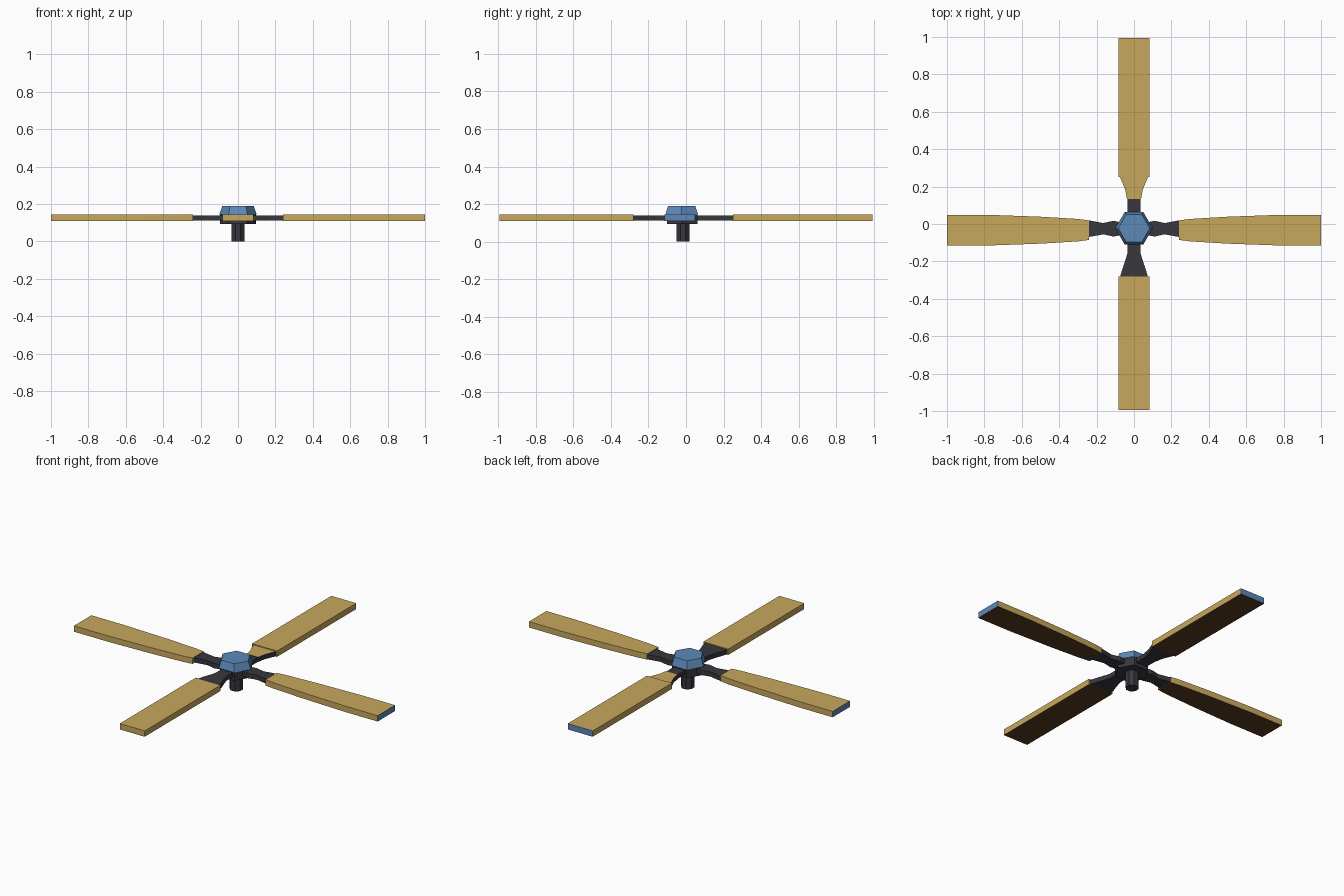
import bpy, bmesh, math
from mathutils import Vector

if "Cube" in bpy.data.objects:
    bpy.data.objects.remove(bpy.data.objects["Cube"])


def material(name, rgb):
    m = bpy.data.materials.new(name)
    m.diffuse_color = (*rgb, 1)
    m.use_nodes = True
    m.node_tree.nodes["Principled BSDF"].inputs["Base Color"].default_value = m.diffuse_color
    return m


TAN = material("tan wood", (0.58, 0.39, 0.11))
BROWN = material("brown underside", (0.10, 0.045, 0.015))
BLUE = material("blue metal", (0.11, 0.25, 0.48))
DARK = material("charcoal metal", (0.038, 0.038, 0.048))


def prism(name, outline, z0, z1, mats, rule=None, top_scale=1.0, pivot=(0, 0)):
    """Extrude a plan outline; rule maps a face normal to a material index."""
    bm = bmesh.new()
    low = [bm.verts.new((x, y, z0)) for x, y in outline]
    high = [bm.verts.new((pivot[0] + (x - pivot[0]) * top_scale,
                          pivot[1] + (y - pivot[1]) * top_scale, z1)) for x, y in outline]
    bm.faces.new(low[::-1])
    bm.faces.new(high)
    n = len(outline)
    for i in range(n):
        j = (i + 1) % n
        bm.faces.new((low[i], low[j], high[j], high[i]))
    bmesh.ops.recalc_face_normals(bm, faces=bm.faces)
    bm.normal_update()
    if rule:
        for f in bm.faces:
            f.material_index = rule(f.normal)
    me = bpy.data.meshes.new(name)
    bm.to_mesh(me)
    bm.free()
    for m in mats:
        me.materials.append(m)
    ob = bpy.data.objects.new(name, me)
    bpy.context.collection.objects.link(ob)
    return ob


def ring(n, r, cy, turn=0):
    return [(r * math.cos(2 * math.pi * i / n + turn),
             cy + r * math.sin(2 * math.pi * i / n + turn)) for i in range(n)]


def strip(stations, direction, cross=0.0):
    """Symmetric outline from (distance, half width) stations along a direction."""
    d = Vector(direction)
    s = Vector((-d.y, d.x))
    off = Vector((0, cross))
    pts = [d * t + s * -w + off for t, w in stations]
    pts += [d * t + s * w + off for t, w in reversed(stations)]
    return [(p.x, p.y) for p in pts]


def blade_rule(tip, blue_tip):
    def rule(n):
        if n.z < -0.5:
            return 1
        if blue_tip and n.xy.dot(Vector(tip)) > 0.9:
            return 2
        return 0
    return rule


CY = -0.02      # hub centre in y
SY = -0.033     # centre line of the side blades

# Shaft, hub plate and hexagonal cap
prism("shaft", ring(8, 0.037, -0.016, math.pi / 8), 0, 0.10, [DARK])
prism("hub_plate", ring(6, 0.095, CY), 0.093, 0.145, [DARK])
prism("hub_cap", ring(6, 0.10, CY - 0.003), 0.145, 0.19, [BLUE], top_scale=0.84, pivot=(0, CY - 0.003))

# Side blades and their waisted arms
for side, d in (("right", (1, 0)), ("left", (-1, 0))):
    prism(side + "_blade",
          strip([(0.24, 0.052), (0.30, 0.060), (0.50, 0.072), (0.78, 0.082), (1.0, 0.082)], d, SY),
          0.11, 0.145, [TAN, BROWN, BLUE], blade_rule(d, True))
    prism(side + "_arm",
          strip([(0.05, 0.03), (0.11, 0.042), (0.165, 0.030), (0.20, 0.037), (0.245, 0.045)], d, SY + 0.008),
          0.112, 0.14, [DARK])

# Front and back blades
for side, d, start, blue in (("front", (0, -1), 0.28, False), ("back", (0, 1), 0.25, True)):
    prism(side + "_blade", strip([(start, 0.082), (0.995, 0.082)], d),
          0.11, 0.145, [TAN, BROWN, BLUE], blade_rule(d, blue))

# Flared front arm, straight back arm with tan-topped flare
prism("front_arm", strip([(0.05, 0.036), (0.16, 0.036), (0.20, 0.048), (0.24, 0.062), (0.285, 0.075)], (0, -1)),
      0.112, 0.14, [DARK])
prism("back_arm", strip([(0.02, 0.036), (0.137, 0.036)], (0, 1)), 0.112, 0.138, [DARK])
prism("back_flare", strip([(0.135, 0.038), (0.18, 0.046), (0.21, 0.058), (0.252, 0.075)], (0, 1)),
      0.112, 0.14, [DARK, TAN], lambda n: 1 if n.z > 0.5 else 0)
